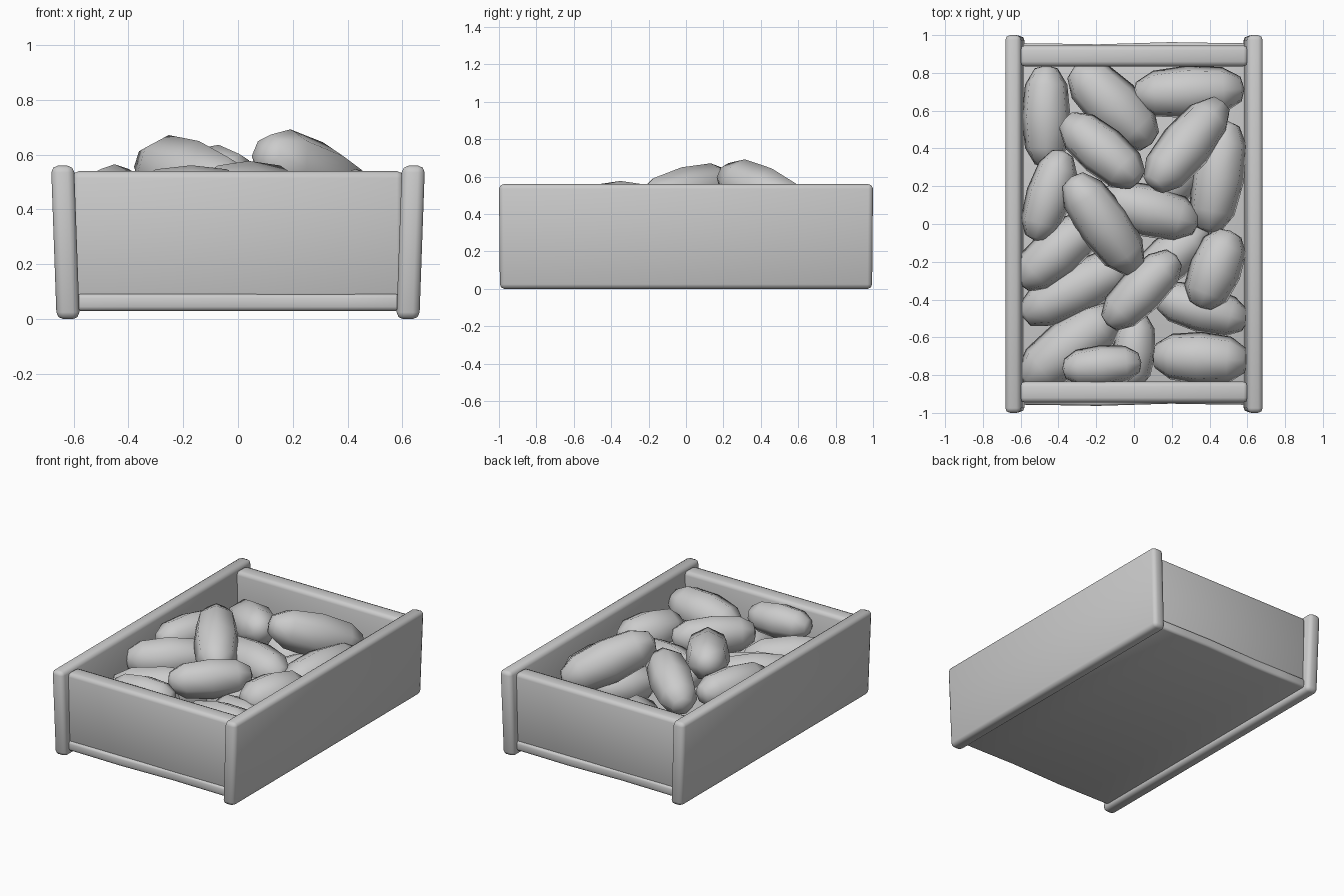
import bpy, bmesh, math
from mathutils import Matrix, Vector

if "Cube" in bpy.data.objects:
    bpy.data.objects.remove(bpy.data.objects["Cube"])


def finish(name, bm, angle=60):
    bmesh.ops.recalc_face_normals(bm, faces=bm.faces)
    me = bpy.data.meshes.new(name)
    bm.to_mesh(me)
    bm.free()
    ob = bpy.data.objects.new(name, me)
    bpy.context.collection.objects.link(ob)
    bpy.ops.object.select_all(action='DESELECT')
    ob.select_set(True)
    bpy.context.view_layer.objects.active = ob
    bpy.ops.object.shade_smooth_by_angle(angle=math.radians(angle))
    return ob


def box(lo, hi):
    bm = bmesh.new()
    bmesh.ops.create_cube(bm, size=1)
    lo, hi = Vector(lo), Vector(hi)
    for v in bm.verts:
        v.co = Vector([(lo[i] + hi[i]) / 2 + v.co[i] * (hi[i] - lo[i]) for i in range(3)])
    return bm


def bevel(bm, width, segments=2):
    bmesh.ops.bevel(bm, geom=bm.edges[:], offset=width, segments=segments,
                    profile=0.5, affect='EDGES')


# Long side boards, leaning slightly outwards
for s, side in ((-1, "left"), (1, "right")):
    bm = box((s * 0.62 - 0.042, -0.995, 0), (s * 0.62 + 0.042, 0.995, 0.56))
    for v in bm.verts:
        v.co.x += s * 0.02 * v.co.z / 0.56
        if v.co.z > 0.3:
            v.co.y *= 1.005
    bevel(bm, 0.025)
    finish(side + "_side_board", bm)

# Short end boards
for s, side in ((-1, "front"), (1, "back")):
    bm = box((-0.605, s * 0.89 - 0.055, 0.07), (0.605, s * 0.89 + 0.055, 0.54))
    bevel(bm, 0.025)
    finish(side + "_end_board", bm)

# Base board with slightly uneven ends
bm = box((-0.59, -0.957, 0.03), (0.59, 0.957, 0.092))
bevel(bm, 0.015)
long_edges = [e for e in bm.edges if abs(e.verts[0].co.x - e.verts[1].co.x) > 0.5]
bmesh.ops.subdivide_edges(bm, edges=long_edges, cuts=5, use_grid_fill=True)
for v in bm.verts:
    if abs(v.co.x) < 0.55:
        v.co.y += 0.006 * math.sin(v.co.x * 7)
finish("base_board", bm)

# Potatoes: profile of rings along the long axis (position, radius)
PROFILE = [(-0.94, 0.5), (-0.62, 0.92), (0, 1.06), (0.62, 0.92), (0.94, 0.5)]
SIDES = 7


def potato(index, x, y, z, half, radius, turn, tilt=0):
    bm = bmesh.new()
    rings = []
    for t, r in PROFILE:
        rings.append([bm.verts.new((t * half,
                                    r * radius * math.cos(math.tau * k / SIDES),
                                    r * radius * math.sin(math.tau * k / SIDES)))
                      for k in range(SIDES)])
    for a, b in zip(rings, rings[1:]):
        for k in range(SIDES):
            n = (k + 1) % SIDES
            bm.faces.new((a[k], a[n], b[n], b[k]))
    for ring, t in ((rings[0], -half), (rings[-1], half)):
        tip = bm.verts.new((t, 0, 0))
        for k in range(SIDES):
            bm.faces.new((ring[k], ring[(k + 1) % SIDES], tip))
    m = (Matrix.Translation((x, y, z)) @ Matrix.Rotation(math.radians(turn), 4, 'Z')
         @ Matrix.Rotation(math.radians(tilt), 4, 'Y')
         @ Matrix.Rotation(math.pi / 2, 4, 'X'))
    bm.transform(m)
    finish("potato_%02d" % index, bm)


# x, y, z, half length, radius, turn, tilt
POTATOES = [
    (-.465, .57, .27, .27, .125, 90), (-.11, .63, .25, .29, .145, -45),
    (.29, .70, .24, .295, .135, 3), (.28, .42, .51, .31, .135, 50, 20),
    (-.17, .39, .48, .265, .13, -40, -14), (.445, .25, .38, .30, .135, 80),
    (-.45, .15, .44, .25, .118, 72), (.08, .07, .40, .27, .135, -15),
    (-.16, 0, .51, .31, .135, -55, 12), (-.41, -.15, .39, .26, .13, 40),
    (-.30, -.34, .29, .33, .135, 27), (.04, -.35, .45, .26, .12, 45),
    (.19, -.18, .31, .25, .12, 40), (.43, -.24, .405, .22, .135, 68),
    (.36, -.45, .30, .25, .12, -15), (.35, -.71, .37, .255, .135, -3, -8),
    (-.17, -.75, .45, .21, .105, 5), (-.34, -.65, .28, .31, .145, 37),
    (0, -.67, .25, .20, .11, 85), (.25, .28, .30, .20, .12, 60),
]
for i, p in enumerate(POTATOES):
    potato(i + 1, *p)
